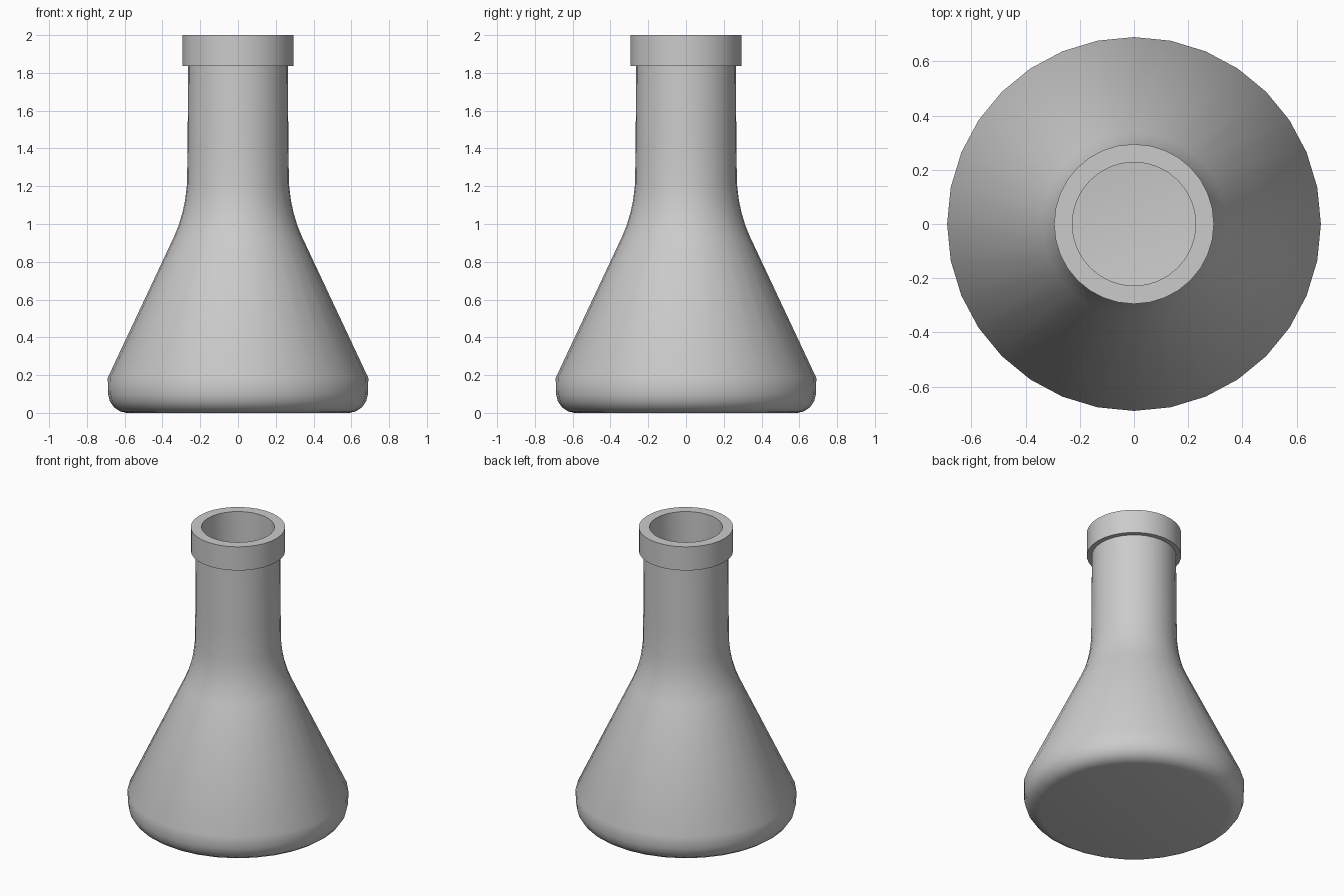
import bpy, bmesh, math

if "Cube" in bpy.data.objects:
    bpy.data.objects.remove(bpy.data.objects["Cube"])

SIDES = 32


def lathe(name, profile):
    """Revolve (radius, z) points round the z axis; radius 0 becomes a pole."""
    bm = bmesh.new()
    verts = [bm.verts.new((r, 0, z)) for r, z in profile]
    edges = [bm.edges.new(pair) for pair in zip(verts, verts[1:])]
    bmesh.ops.spin(bm, geom=verts + edges, cent=(0, 0, 0), axis=(0, 0, 1),
                   angle=math.tau, steps=SIDES, use_duplicate=False)
    bmesh.ops.remove_doubles(bm, verts=bm.verts, dist=1e-4)
    bmesh.ops.recalc_face_normals(bm, faces=bm.faces)
    mesh = bpy.data.meshes.new(name)
    bm.to_mesh(mesh)
    bm.free()
    obj = bpy.data.objects.new(name, mesh)
    bpy.context.collection.objects.link(obj)
    bpy.context.view_layer.objects.active = obj
    obj.select_set(True)
    bpy.ops.object.shade_smooth_by_angle(angle=math.radians(40))
    obj.select_set(False)
    return obj


# Outer wall: rounded base, cone, soft shoulder, neck
outer = [(0, 0), (0.59, 0), (0.625, 0.008), (0.655, 0.028), (0.678, 0.06),
         (0.688, 0.10), (0.69, 0.185), (0.34, 0.93), (0.315, 0.99),
         (0.294, 1.06), (0.28, 1.125), (0.27, 1.21), (0.267, 1.40),
         (0.264, 1.837)]

# Square lip round the mouth
lip = [(0.295, 1.837), (0.295, 2.0), (0.228, 2.0)]

# Inner wall, following the outside down to a flat floor
inner = [(0.228, 1.22), (0.238, 1.13), (0.255, 1.05), (0.295, 0.93),
         (0.65, 0.175), (0.648, 0.11), (0.625, 0.06), (0.58, 0.04), (0, 0.04)]

lathe("flask", outer + lip + inner)
